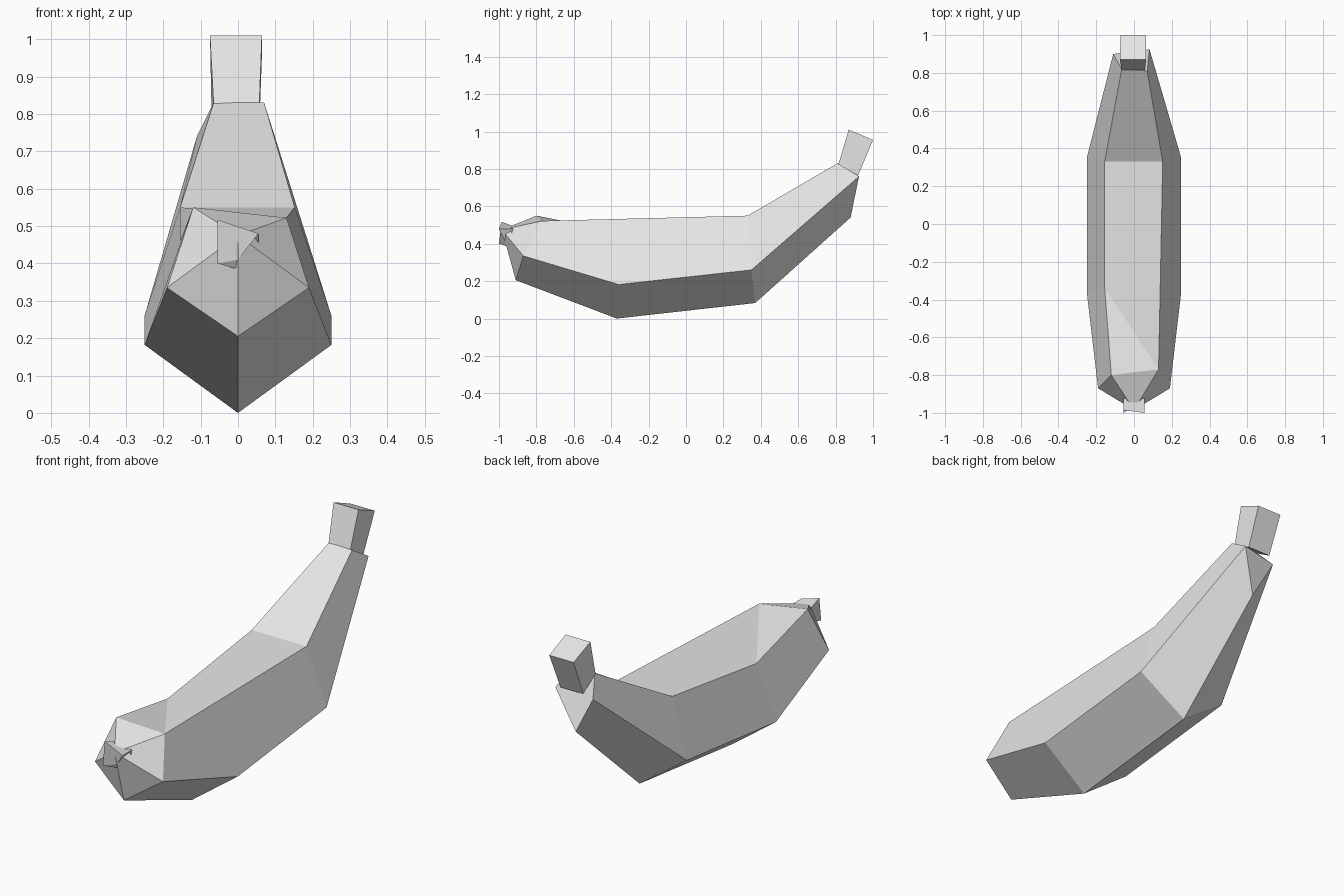
import bpy
from mathutils import Vector

cube = bpy.data.objects.get("Cube")
if cube:
    bpy.data.objects.remove(cube, do_unlink=True)

grey = bpy.data.materials.new("plain_grey")
grey.use_nodes = True
colour = (0.8, 0.8, 0.8, 1)
grey.diffuse_color = colour
grey.node_tree.nodes["Principled BSDF"].inputs["Base Color"].default_value = colour


def make(name, points, faces):
    """Flat-shaded object from named points; faces are strings of point names."""
    index = {key: i for i, key in enumerate(points)}
    mesh = bpy.data.meshes.new(name)
    mesh.from_pydata(list(points.values()), [],
                     [[index[k] for k in face.split()] for face in faces])
    mesh.materials.append(grey)
    obj = bpy.data.objects.new(name, mesh)
    bpy.context.collection.objects.link(obj)
    return obj


def box(name, near, far):
    """Box from two four-cornered ends."""
    points = {f"n{i}": Vector(p) for i, p in enumerate(near)}
    points.update({f"f{i}": Vector(p) for i, p in enumerate(far)})
    sides = [f"n{i} n{(i + 1) % 4} f{(i + 1) % 4} f{i}" for i in range(4)]
    return make(name, points, ["n3 n2 n1 n0", "f0 f1 f2 f3"] + sides)


# Fruit body: five-sided rings (keel, right and left side, right and left top)
# a = blossom end, b = belly, c = bend, d = neck; "r" is +x and "l" is -x
body = {
    "tip": (0, -0.985, 0.475),
    "a_keel": (0, -0.91, 0.205), "a_r": (0.19, -0.87, 0.335), "a_l": (-0.19, -0.87, 0.335),
    "a_top_r": (0.13, -0.77, 0.522), "a_top_l": (-0.12, -0.8, 0.55),
    "b_keel": (0, -0.37, 0), "b_r": (0.25, -0.36, 0.182), "b_l": (-0.25, -0.36, 0.182),
    "b_top_l": (-0.155, -0.34, 0.46),
    "c_keel": (0, 0.37, 0.083), "c_r": (0.25, 0.35, 0.26), "c_l": (-0.25, 0.35, 0.26),
    "c_top_r": (0.152, 0.33, 0.55), "c_top_l": (-0.155, 0.33, 0.55),
    "d_keel": (0, 0.88, 0.54), "d_r": (0.082, 0.925, 0.76), "d_l": (-0.11, 0.9, 0.74),
    "d_top_r": (0.07, 0.81, 0.83), "d_top_l": (-0.065, 0.82, 0.83),
}
faces = [
    # Blossom end fan
    "tip a_keel a_r", "tip a_r a_top_r", "tip a_top_r a_top_l",
    "tip a_top_l a_l", "tip a_l a_keel",
    # Long right side and uneven top
    "a_r b_r c_r c_top_r a_top_r",
    "a_top_r b_top_l a_top_l", "a_top_r c_top_r c_top_l b_top_l",
    # Left side
    "a_top_l b_top_l b_l a_l", "b_top_l c_top_l c_l b_l",
    # Neck
    "c_r d_r d_top_r c_top_r", "c_top_r d_top_r d_top_l c_top_l",
    "c_top_l d_top_l d_l c_l", "d_keel d_l d_top_l d_top_r d_r",
]
# Underside, both halves of every segment
for p, q in ("ab", "bc", "cd"):
    faces += [f"{p}_keel {q}_keel {q}_r {p}_r", f"{p}_l {q}_l {q}_keel {p}_keel"]
make("fruit_body", body, faces)

# Stem: slightly flared square stalk
box("stem",
    [(-0.065, 0.815, 0.825), (0.057, 0.815, 0.825), (0.057, 0.92, 0.765), (-0.07, 0.92, 0.765)],
    [(-0.075, 0.87, 1.01), (0.064, 0.87, 1.01), (0.064, 1.0, 0.955), (-0.072, 1.0, 0.955)])

# Blossom nub: small twisted block
box("blossom_nub",
    [(-0.055, -0.925, 0.495), (0.055, -0.925, 0.48), (0.055, -0.945, 0.41), (-0.01, -0.96, 0.387)],
    [(-0.055, -0.985, 0.517), (0.055, -1.0, 0.48), (0.0, -0.965, 0.41), (-0.055, -1.0, 0.4)])
